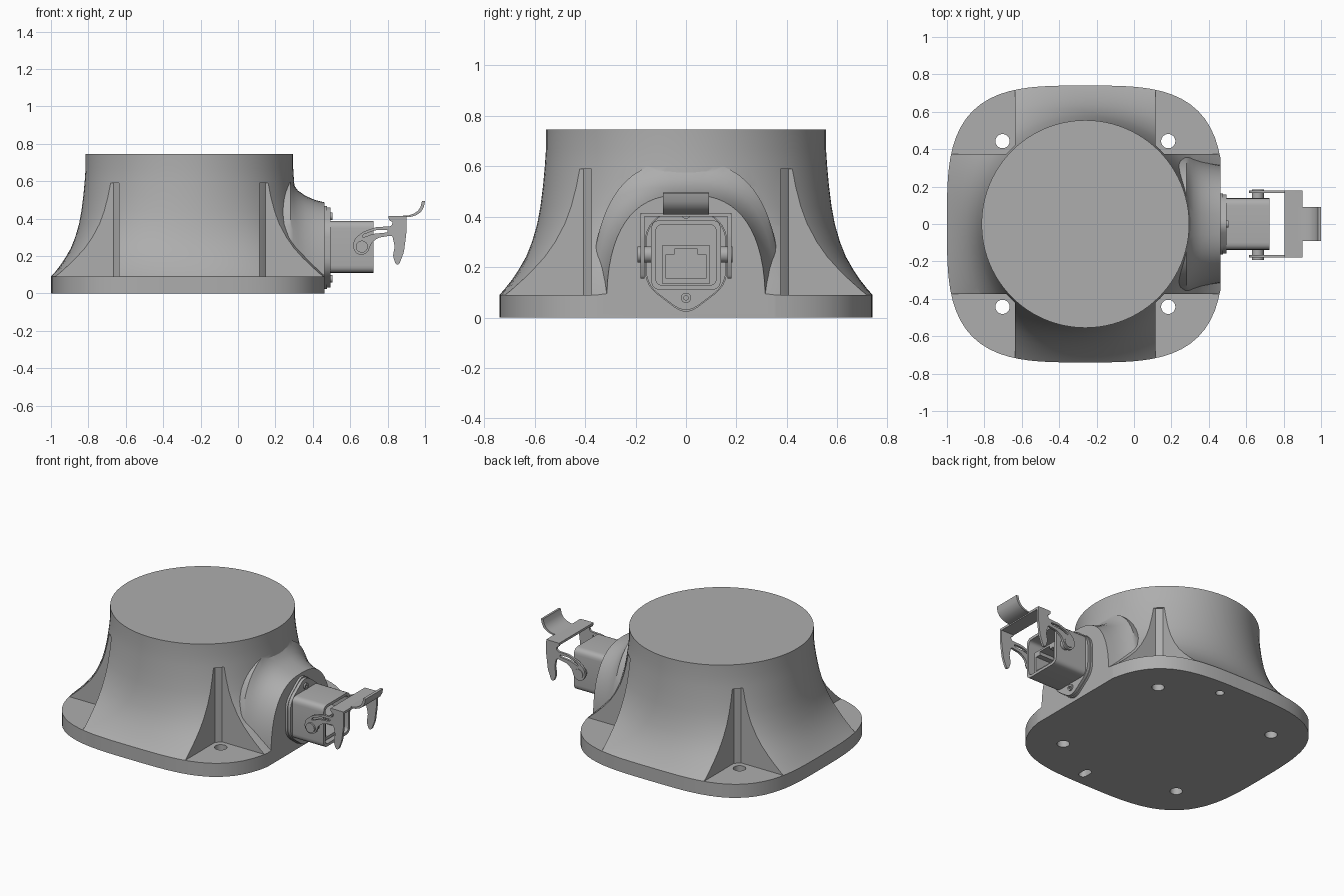
import bpy, bmesh
from math import sin, cos, pi, copysign
from mathutils import Vector

cube = bpy.data.objects.get("Cube")
if cube:
    bpy.data.objects.remove(cube, do_unlink=True)

CX = -0.26      # centre of the round body

grey = bpy.data.materials.new("plain_grey")
grey.use_nodes = True
grey.diffuse_color = (0.42, 0.42, 0.42, 1)
grey.node_tree.nodes["Principled BSDF"].inputs["Base Color"].default_value = (0.42, 0.42, 0.42, 1)


def loft(name, rings):
    """Skin a list of equal-length closed rings and cap both ends."""
    bm = bmesh.new()
    loops = [[bm.verts.new(p) for p in ring] for ring in rings]
    n = len(loops[0])
    for a, b in zip(loops, loops[1:]):
        for i in range(n):
            bm.faces.new((a[i], a[(i + 1) % n], b[(i + 1) % n], b[i]))
    bm.faces.new(loops[0])
    bm.faces.new(loops[-1])
    bmesh.ops.recalc_face_normals(bm, faces=bm.faces)
    mesh = bpy.data.meshes.new(name)
    bm.to_mesh(mesh)
    bm.free()
    ob = bpy.data.objects.new(name, mesh)
    bpy.context.collection.objects.link(ob)
    mesh.materials.append(grey)
    return ob


def prism(name, pts, axis, a, b):
    """Extrude a 2D outline along an axis from a to b."""
    place = {"x": lambda u, v, w: (w, u, v),
             "y": lambda u, v, w: (u, w, v),
             "z": lambda u, v, w: (u, v, w)}[axis]
    return loft(name, [[place(u, v, w) for u, v in pts] for w in (a, b)])


def rounded(pts, r, steps=5):
    """Round every corner of a 2D outline."""
    out = []
    pts = [Vector(p) for p in pts]
    for i, p in enumerate(pts):
        ends = []
        for q in (pts[i - 1], pts[(i + 1) % len(pts)]):
            d = q - p
            ends.append(p + d.normalized() * min(r, d.length * 0.45))
        for k in range(steps + 1):
            t = k / steps
            out.append(ends[0] * (1 - t) ** 2 + p * 2 * t * (1 - t) + ends[1] * t * t)
    return out


def rect(u0, u1, v0, v1, r=0):
    pts = [(u0, v0), (u1, v0), (u1, v1), (u0, v1)]
    return rounded(pts, r) if r else pts


def circle(u, v, r, n=32, stretch=0):
    """Circle, or a slot when stretched along v."""
    return [(u + r * cos(2 * pi * (i + .5) / n),
             v + r * sin(2 * pi * (i + .5) / n) + copysign(stretch, sin(2 * pi * (i + .5) / n)))
            for i in range(n)]


def boolean(ob, others, operation="DIFFERENCE"):
    bpy.context.view_layer.objects.active = ob
    for other in others:
        mod = ob.modifiers.new("join_or_cut", "BOOLEAN")
        mod.operation, mod.object, mod.solver = operation, other, "EXACT"
        bpy.ops.object.modifier_apply(modifier=mod.name)
        bpy.data.objects.remove(other, do_unlink=True)


# Flared body: rounded-square flange blending into a round top
def body_ring(z, f, n=96, e=3.4, half=0.74, radius=0.555):
    ring = []
    for i in range(n):
        a = 2 * pi * i / n
        c, s = cos(a), sin(a)
        square = half / (abs(c) ** e + abs(s) ** e) ** (1 / e)
        r = radius + (square - radius) * f
        ring.append((CX + r * c, r * s, z))
    return ring


flare = [(0, 1), (.09, 1), (.11, .9), (.15, .73), (.19, .585), (.24, .43), (.3, .3),
         (.37, .19), (.44, .12), (.52, .065), (.6, .025), (.67, 0), (.745, 0)]
body = loft("flared_body", [body_ring(z, f) for z, f in flare])

# Corner pockets and the flat connector side
cuts = []
for sx in (-1, 1):
    for sy in (-1, 1):
        x0, x1 = sorted((CX + sx * .375, CX + sx))
        y0, y1 = sorted((sy * .375, sy))
        cuts.append(prism("pocket", rect(x0, x1, y0, y1), "z", .09, .59))
cuts.append(prism("side_cut", rect(.462, .7, -.9, .9), "z", -.1, .9))
boolean(body, cuts)

# Round core behind the pockets, and arched boss carrying the connector
core = prism("core", circle(CX, 0, .553, 96), "z", .04, .67)


def arch_ring(x, w, top, n=32, e=2.6):
    pts = []
    for i in range(n + 1):
        a = pi * i / n
        pts.append((x, copysign(w * abs(cos(a)) ** (2 / e), cos(a)),
                    .02 + (top - .02) * abs(sin(a)) ** (2 / e)))
    return pts


boss = loft("boss", [arch_ring(*s) for s in (
    (-.1, .36, .62), (.28, .375, .62), (.295, .372, .585), (.32, .358, .55),
    (.36, .34, .522), (.41, .325, .5), (.462, .315, .487))])
boolean(body, [core, boss], "UNION")

# Mounting holes, and two blind locating holes underneath
holes = [prism("hole", circle(CX + sx * .443, sy * .443, .038), "z", -.1, .2)
         for sx in (-1, 1) for sy in (-1, 1)]
holes += [prism("locator", circle(-.145, .63, .026), "z", -.1, .06),
          prism("locator_slot", circle(-.145, -.63, .026, stretch=.02), "z", -.1, .06)]
boolean(body, holes)

# Connector mounting plates: six-sided with rounded tips
def plate_outline(k, r):
    return rounded([(-.163 * k, .13), (0, .245 - .24 * k), (.163 * k, .13),
                    (.163 * k, .36), (0, .245 + .24 * k), (-.163 * k, .36)], r)


prism("gasket_plate", plate_outline(1, .06), "x", .455, .476)
prism("connector_plate", plate_outline(.97, .06), "x", .476, .495)
for label, z in (("lower", .078), ("upper", .412)):
    screw = prism(label + "_screw", circle(0, z, .02), "x", .49, .505)
    boolean(screw, [prism("socket", circle(0, z, .01, 6), "x", .497, .52)])

# Hollow connector housing with a socket inside
housing = prism("connector_housing", rect(-.138, .138, .11, .387, .04), "x", .49, .725)
boolean(housing, [prism("cavity", rect(-.12, .12, .128, .369, .03), "x", .56, .8)])
jack = prism("socket_block", rect(-.095, .095, .135, .285), "x", .55, .7)
boolean(jack, [prism("opening", rect(-.08, .08, .155, .25), "x", .58, .8),
               prism("key", rect(-.045, .045, .24, .272), "x", .58, .8)])

# Locking lever: two hooked arms, bridge and finger tongue
arm = rounded([(.612, .25), (.63, .215), (.66, .202), (.695, .22), (.713, .27), (.75, .298),
               (.825, .31), (.838, .25), (.828, .2), (.843, .155), (.862, .155), (.887, .22),
               (.9, .32), (.9, .415), (.802, .415), (.808, .39), (.828, .382), (.82, .358),
               (.74, .355), (.67, .33), (.625, .295)], .015, 4)
slot = rounded([(.665, .297), (.72, .318), (.8, .326), (.8, .34), (.735, .338), (.67, .315)], .008, 3)
for label, s in (("left", 1), ("right", -1)):
    y0, y1 = sorted((s * .165, s * .18))
    lever = prism(label + "_lever_arm", arm, "y", y0, y1)
    boolean(lever, [prism("slot", slot, "y", y0 - .05, y1 + .05)])
    y0, y1 = sorted((s * .13, s * (.192 if s < 0 else .184)))
    prism(label + "_pivot_pin", circle(.662, .25, .032), "y", y0, y1)

prism("lever_bridge", rect(.805, .9, -.178, .178), "z", .4, .415)
curve = [(.88, .407), (.915, .409), (.945, .418), (.97, .435), (.985, .46), (.992, .493)]
upper = [(.88, .415), (.912, .417), (.94, .426), (.962, .441), (.976, .463), (.984, .495)]
lower = [(x + .008, z) for x, z in curve]
prism("finger_tongue", lower + upper[::-1], "y", -.092, .092)

# Smooth shading with crisp edges
bpy.ops.object.select_all(action="DESELECT")
for ob in bpy.context.collection.objects:
    if ob.type == "MESH" and grey.name in ob.data.materials:
        ob.select_set(True)
        bpy.context.view_layer.objects.active = ob
bpy.ops.object.shade_smooth_by_angle(angle=.5)
